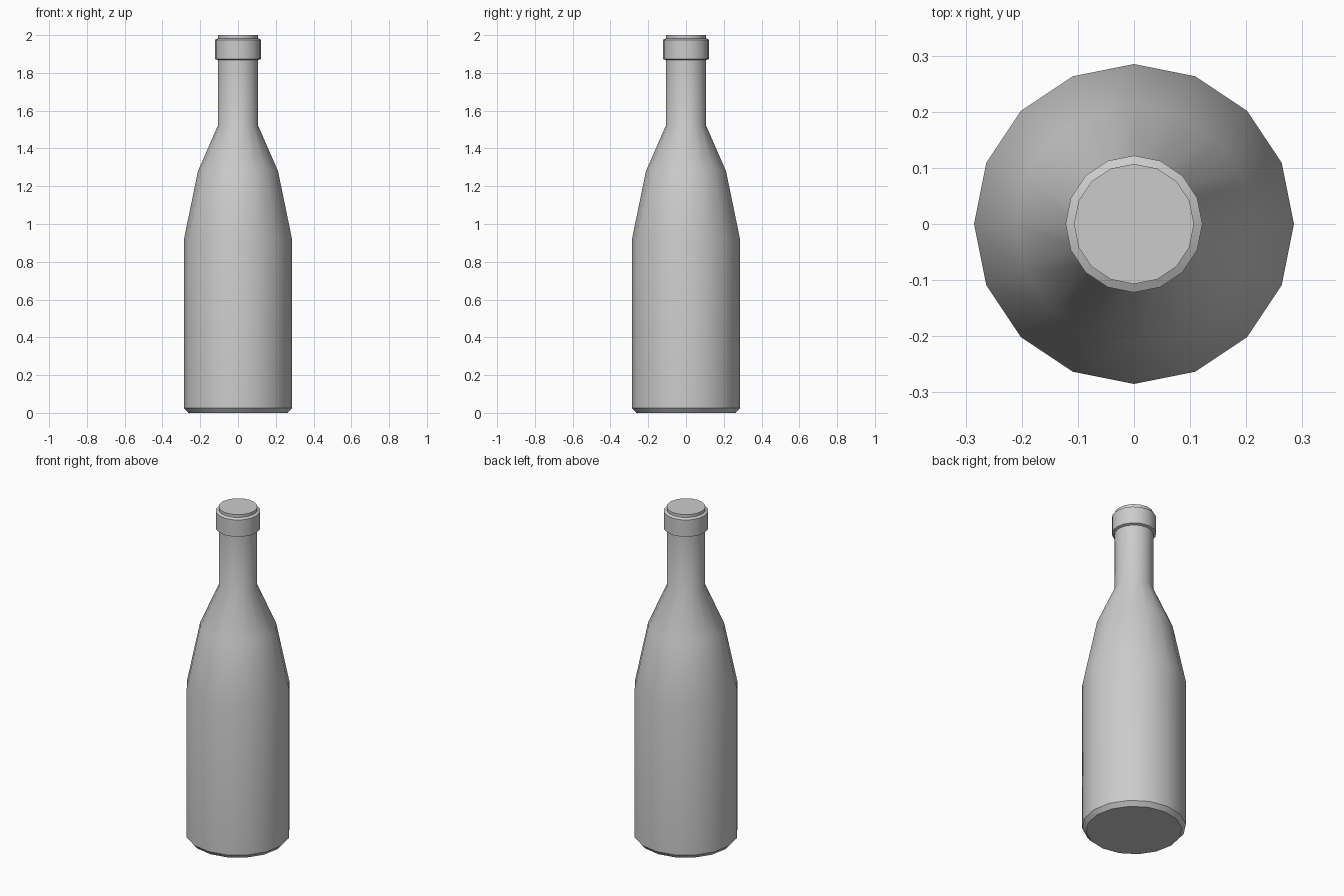
import bpy, bmesh, math
from math import radians

if "Cube" in bpy.data.objects:
    bpy.data.objects.remove(bpy.data.objects["Cube"])

SIDES = 16


def lathe(name, profile):
    """Revolve (radius, z) points, bottom to top, into a capped solid."""
    bm = bmesh.new()
    rings = []
    for r, z in profile:
        rings.append([bm.verts.new((r * math.cos(2 * math.pi * i / SIDES),
                                    r * math.sin(2 * math.pi * i / SIDES), z))
                      for i in range(SIDES)])
    for a, b in zip(rings, rings[1:]):
        for i in range(SIDES):
            j = (i + 1) % SIDES
            bm.faces.new((a[i], a[j], b[j], b[i]))
    bm.faces.new(rings[0][::-1])
    bm.faces.new(rings[-1])
    mesh = bpy.data.meshes.new(name)
    bm.to_mesh(mesh)
    bm.free()
    ob = bpy.data.objects.new(name, mesh)
    bpy.context.collection.objects.link(ob)
    bpy.ops.object.select_all(action='DESELECT')
    ob.select_set(True)
    bpy.context.view_layer.objects.active = ob
    bpy.ops.object.shade_smooth_by_angle(angle=radians(30))
    return ob


# Bottle: chamfered base, body, two-step shoulder, neck, raised lip ring, mouth
lathe("bottle", [
    (0.263, 0.0), (0.285, 0.025),
    (0.285, 0.925), (0.212, 1.28),
    (0.107, 1.52), (0.107, 1.868),
    (0.122, 1.873), (0.122, 1.975),
    (0.107, 1.983), (0.107, 2.0),
])
